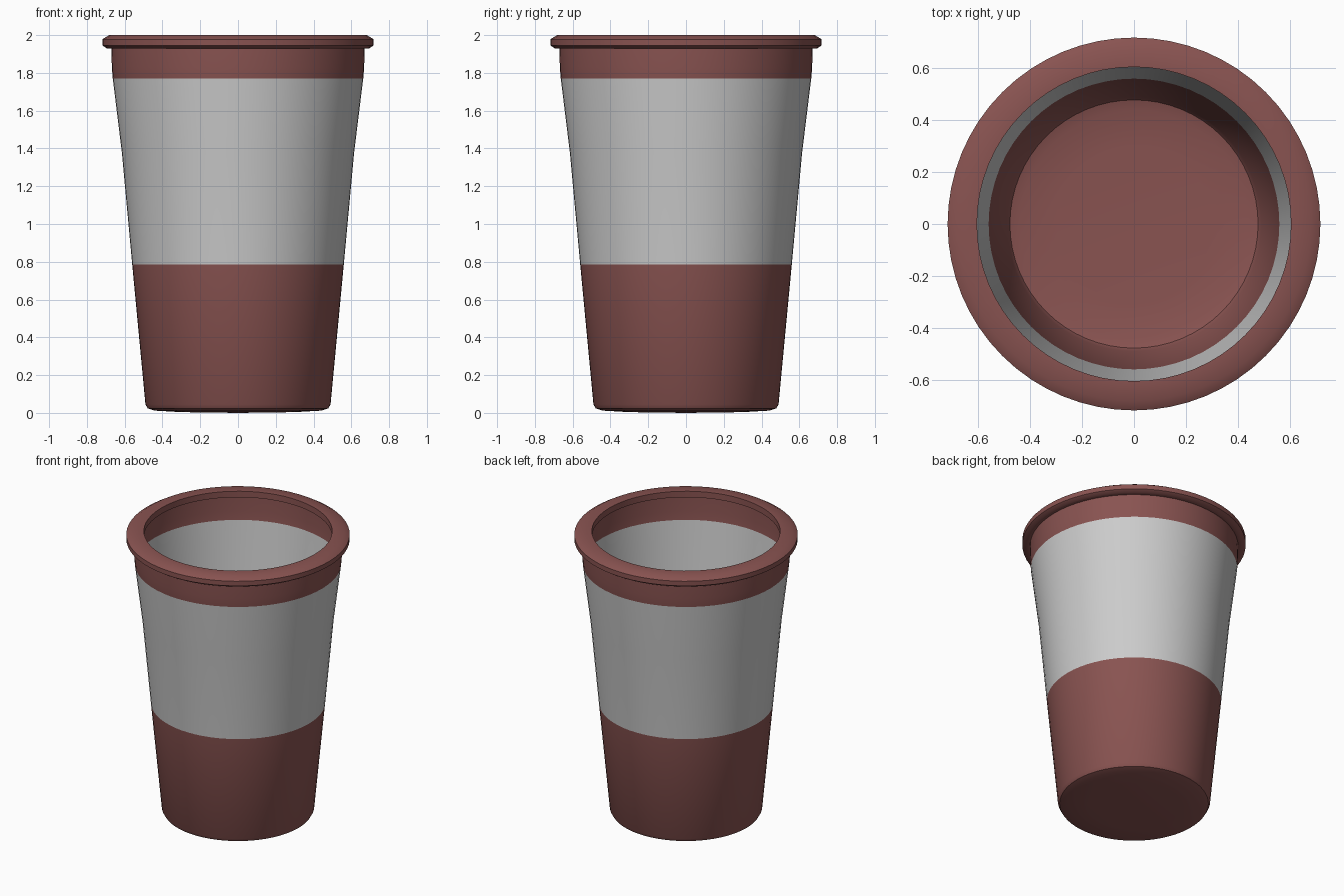
import bpy
import bmesh
import math

cube = bpy.data.objects.get("Cube")
if cube:
    bpy.data.objects.remove(cube, do_unlink=True)

SIDES = 64


def make_material(name, colour):
    mat = bpy.data.materials.new(name)
    mat.use_nodes = True
    mat.diffuse_color = (*colour, 1)
    mat.node_tree.nodes["Principled BSDF"].inputs["Base Color"].default_value = (*colour, 1)
    return mat


red = make_material("dusty red", (0.25, 0.087, 0.082))
grey = make_material("light grey", (0.6, 0.6, 0.6))


def lathe(name, profile, materials, closed=False):
    """Spin a (radius, height) profile around the z axis."""
    bm = bmesh.new()
    verts = [bm.verts.new((r, 0, z)) for r, z in profile]
    pairs = list(zip(verts, verts[1:]))
    if closed:
        pairs.append((verts[-1], verts[0]))
    edges = [bm.edges.new(p) for p in pairs]
    bmesh.ops.spin(bm, geom=verts + edges, cent=(0, 0, 0), axis=(0, 0, 1),
                   angle=math.tau, steps=SIDES, use_merge=True)
    bmesh.ops.remove_doubles(bm, verts=bm.verts, dist=0.0005)
    bmesh.ops.recalc_face_normals(bm, faces=bm.faces)
    mesh = bpy.data.meshes.new(name)
    bm.to_mesh(mesh)
    bm.free()
    for mat in materials:
        mesh.materials.append(mat)
    obj = bpy.data.objects.new(name, mesh)
    bpy.context.collection.objects.link(obj)
    bpy.ops.object.select_all(action="DESELECT")
    obj.select_set(True)
    bpy.context.view_layer.objects.active = obj
    bpy.ops.object.shade_smooth_by_angle(angle=math.radians(35))
    return obj


# Thin tapered wall with a slightly domed base
BAND_LOW, BAND_HIGH = 0.785, 1.77
cup = lathe("cup_body", [
    (0, 0), (0.3, 0.004), (0.44, 0.012), (0.478, 0.024), (0.49, 0.045),
    (0.56, BAND_LOW), (0.615, 1.38), (0.663, BAND_HIGH), (0.668, 1.83), (0.67, 1.95),
], [red, grey])

# Grey band around the middle
for face in cup.data.polygons:
    face.material_index = int(BAND_LOW < face.center.z < BAND_HIGH)

# Rolled lip with chamfered edges
lathe("rim", [
    (0.605, 2), (0.682, 2), (0.718, 1.978), (0.718, 1.945),
    (0.695, 1.93), (0.665, 1.93), (0.605, 1.957),
], [red], closed=True)
